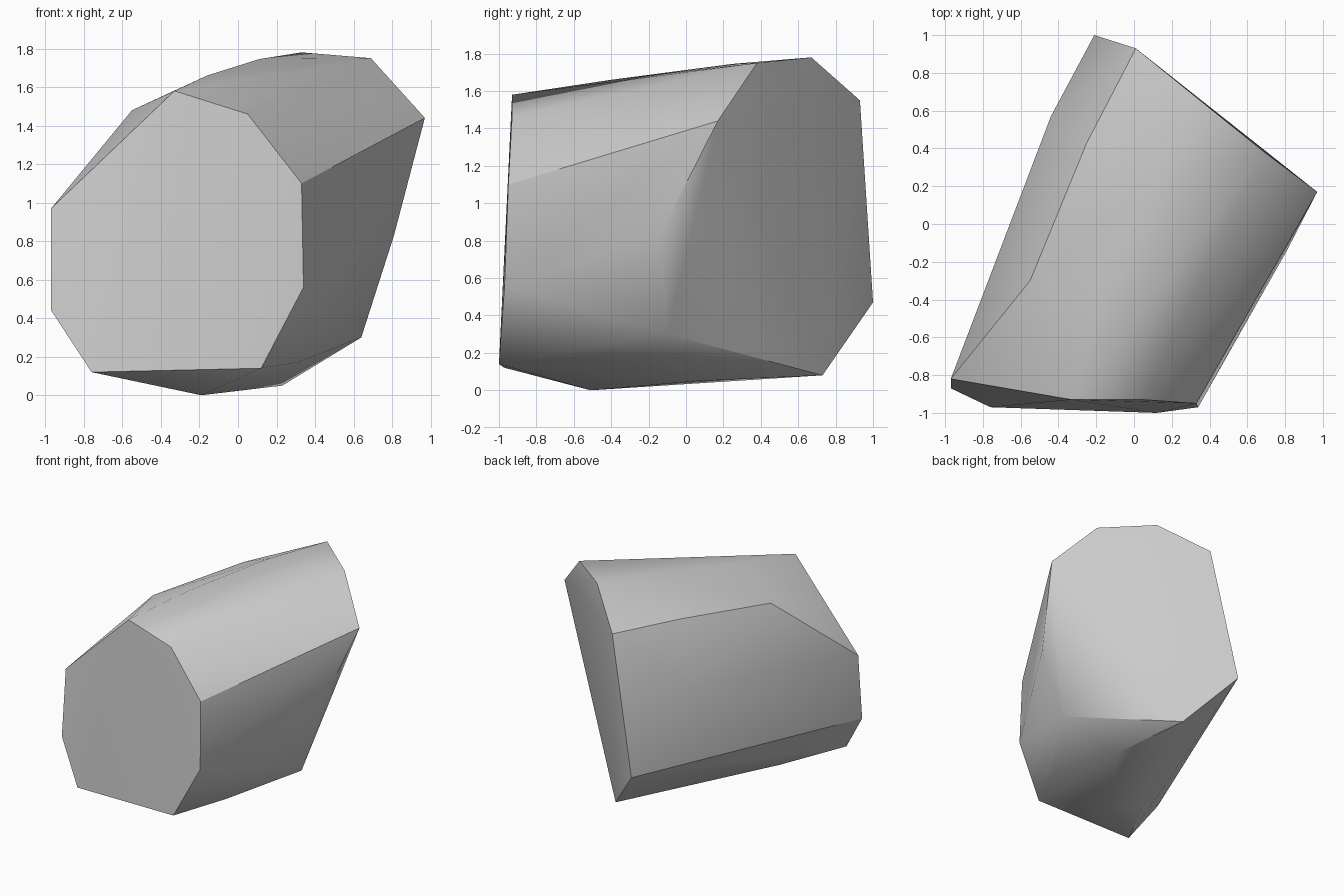
import bpy
import bmesh
import math
from mathutils import Vector

default_cube = bpy.data.objects.get("Cube")
if default_cube:
    bpy.data.objects.remove(default_cube, do_unlink=True)


def make_material(name, colour):
    material = bpy.data.materials.new(name)
    material.use_nodes = True
    material.diffuse_color = colour
    material.node_tree.nodes["Principled BSDF"].inputs["Base Color"].default_value = colour
    return material


def make_faceted_stone(name, points, material):
    """Wrap a closed faceted skin around the corner points."""
    mesh = bpy.data.meshes.new(name)
    bm = bmesh.new()
    for point in points:
        bm.verts.new(Vector(point))
    bmesh.ops.convex_hull(bm, input=bm.verts[:])
    loose = [vert for vert in bm.verts if not vert.link_faces]
    bmesh.ops.delete(bm, geom=loose, context="VERTS")
    bmesh.ops.recalc_face_normals(bm, faces=bm.faces[:])
    bm.to_mesh(mesh)
    bm.free()
    mesh.materials.append(material)
    stone = bpy.data.objects.new(name, mesh)
    bpy.context.collection.objects.link(stone)
    return stone


# Eight-sided front end
front_rim = [
    (-.97, -.82, .97), (-.97, -.87, .44), (-.76, -.97, .12), (.12, -1, .14),
    (.34, -.97, .56), (.33, -.95, 1.1), (.05, -.93, 1.46), (-.33, -.93, 1.58),
]

# Slanted back end
back_rim = [
    (.33, .67, 1.78), (.69, .38, 1.75), (.97, .17, 1.44), (.81, -.14, .83),
    (.64, -.1, .3), (.12, .73, .08), (-.21, 1, .47), (.01, .93, 1.55),
]

# Corners along the upper ridge and the left flank
upper_corners = [
    (-.55, -.3, 1.48), (-.16, -.4, 1.66), (.11, .25, 1.745),
    (-.25, .43, 1.55), (-.44, .57, 1.09),
]

# Corners of the underside
lower_corners = [
    (-.19, -.51, 0), (.23, .07, .05), (-.5, -.49, .084), (.31, -.59, .17),
]

stone_grey = make_material("stone_grey", (.6, .6, .6, 1))
stone = make_faceted_stone(
    "stone_block", front_rim + back_rim + upper_corners + lower_corners, stone_grey)

# Soft shading with crisp rims
bpy.ops.object.select_all(action="DESELECT")
stone.select_set(True)
bpy.context.view_layer.objects.active = stone
bpy.ops.object.shade_smooth_by_angle(angle=math.radians(30))
